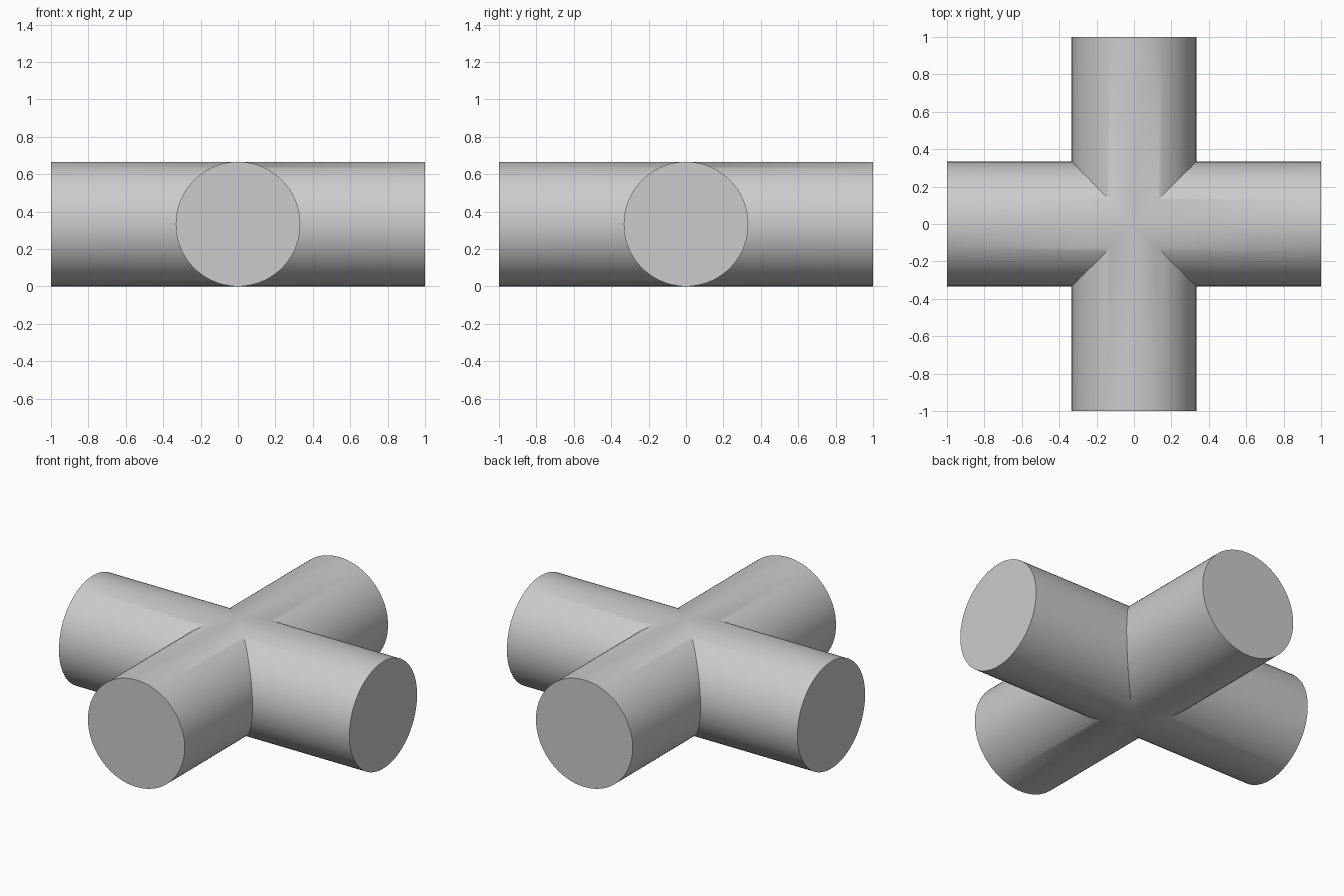
import bpy
import bmesh
from math import cos, sin, pi
from mathutils import Matrix, Vector

cube = bpy.data.objects.get("Cube")
if cube:
    bpy.data.objects.remove(cube, do_unlink=True)

RADIUS = 0.333
REACH = 1.0
SIDES = 96

grey = bpy.data.materials.new("plain grey")
grey.use_nodes = True
colour = (0.6, 0.6, 0.6, 1)
grey.diffuse_color = colour
grey.node_tree.nodes["Principled BSDF"].inputs["Base Color"].default_value = colour


def add_arm(bm, turn):
    """Round arm, mitred where it meets its neighbours, capped at the outer end."""
    spin = Matrix.Rotation(turn, 3, "Z")
    inner, outer = [], []
    for i in range(SIDES):
        a = 2 * pi * i / SIDES
        y, z = RADIUS * cos(a), RADIUS * (1 + sin(a))
        inner.append(bm.verts.new(spin @ Vector((abs(y), y, z))))
        outer.append(bm.verts.new(spin @ Vector((REACH, y, z))))
    for i in range(SIDES):
        j = (i + 1) % SIDES
        bm.faces.new((inner[i], outer[i], outer[j], inner[j]))
    bm.faces.new(outer)


# Four arms welded along their mitres into one closed cross
bm = bmesh.new()
for quarter in range(4):
    add_arm(bm, quarter * pi / 2)
bmesh.ops.remove_doubles(bm, verts=bm.verts, dist=0.0001)
bmesh.ops.recalc_face_normals(bm, faces=bm.faces)
mesh = bpy.data.meshes.new("pipe_cross")
bm.to_mesh(mesh)
bm.free()
mesh.materials.append(grey)

pipe_cross = bpy.data.objects.new("pipe_cross", mesh)
bpy.context.collection.objects.link(pipe_cross)
bpy.ops.object.select_all(action="DESELECT")
pipe_cross.select_set(True)
bpy.context.view_layer.objects.active = pipe_cross
bpy.ops.object.shade_smooth_by_angle(angle=pi / 6)
